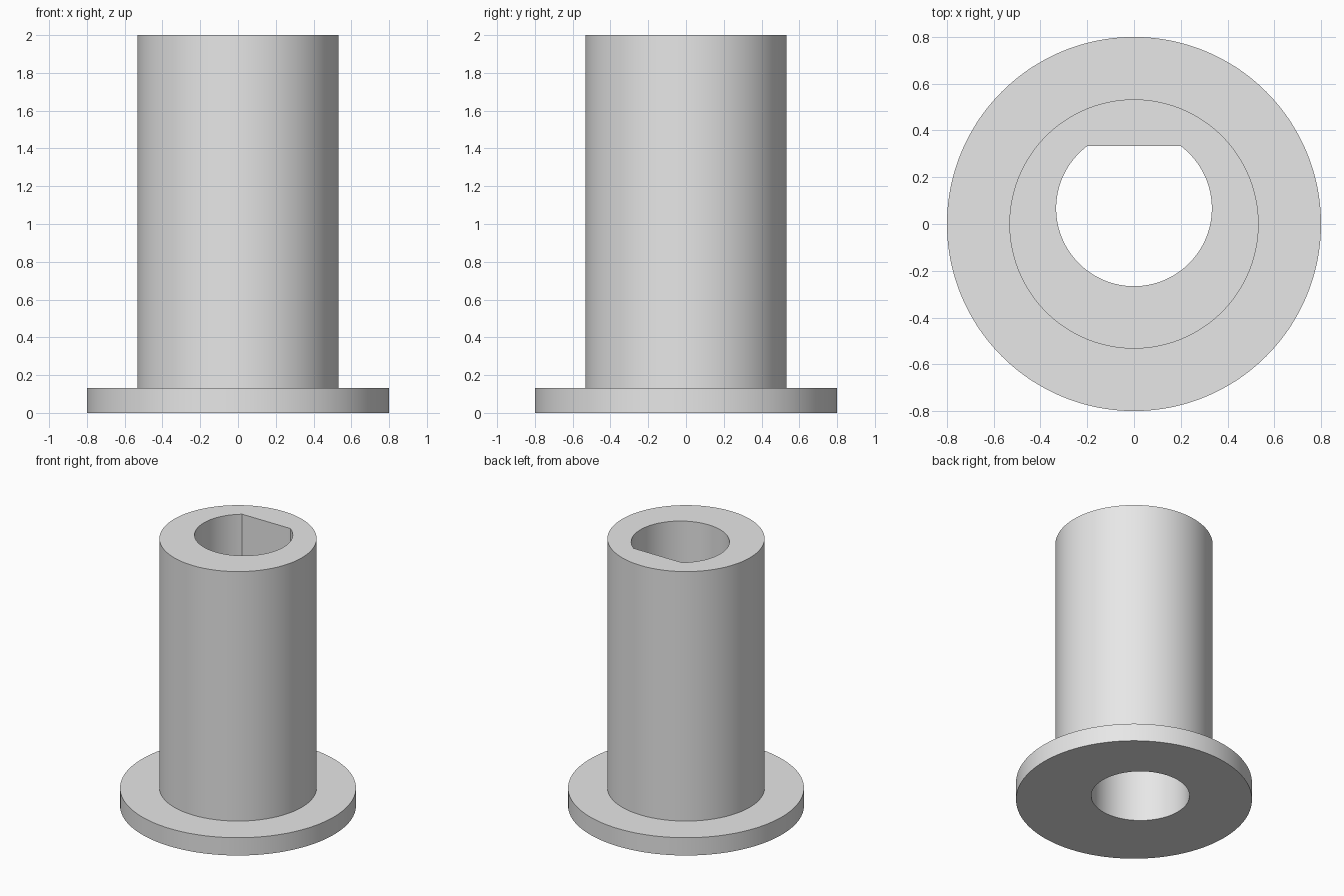
import bpy, bmesh, math

if "Cube" in bpy.data.objects:
    bpy.data.objects.remove(bpy.data.objects["Cube"])

N = 176                                # a multiple that lands on the flat's corners
BORE_Y, BORE_R, FLAT = 0.067, 0.333, 0.2667
FLANGE_Z, TOP_Z = 0.133, 2.0

bm = bmesh.new()


def ring(radius, z, cy=0.0, flat=None):
    """Circle of vertices, optionally cut by a flat on the back side."""
    verts = []
    for i in range(N):
        a = 2 * math.pi * i / N
        r = radius
        if flat and r * math.sin(a) > flat:
            r = flat / math.sin(a)
        verts.append(bm.verts.new((r * math.cos(a), cy + r * math.sin(a), z)))
    return verts


# closed section: flange, tube, D-shaped bore, round bore through the flange
rings = [
    ring(BORE_R, 0, BORE_Y),
    ring(0.8, 0),
    ring(0.8, FLANGE_Z),
    ring(0.533, FLANGE_Z),
    ring(0.533, TOP_Z),
    ring(BORE_R, TOP_Z, BORE_Y, FLAT),
    ring(BORE_R, FLANGE_Z, BORE_Y, FLAT),
    ring(BORE_R, FLANGE_Z, BORE_Y),
]
for k, a in enumerate(rings):
    b = rings[(k + 1) % len(rings)]
    for i in range(N):
        j = (i + 1) % N
        bm.faces.new((a[i], a[j], b[j], b[i]))

# the round and D-shaped bore share most of their edge
bmesh.ops.remove_doubles(bm, verts=bm.verts, dist=0.0005)
bmesh.ops.recalc_face_normals(bm, faces=bm.faces)

mesh = bpy.data.meshes.new("flanged_bushing")
bm.to_mesh(mesh)
bm.free()

grey = bpy.data.materials.new("light grey")
grey.diffuse_color = (0.8, 0.8, 0.8, 1)
grey.use_nodes = True
grey.node_tree.nodes["Principled BSDF"].inputs["Base Color"].default_value = grey.diffuse_color
mesh.materials.append(grey)

bushing = bpy.data.objects.new("flanged_bushing", mesh)
bpy.context.collection.objects.link(bushing)
bpy.context.view_layer.objects.active = bushing
bushing.select_set(True)
bpy.ops.object.shade_smooth_by_angle(angle=math.radians(30))
